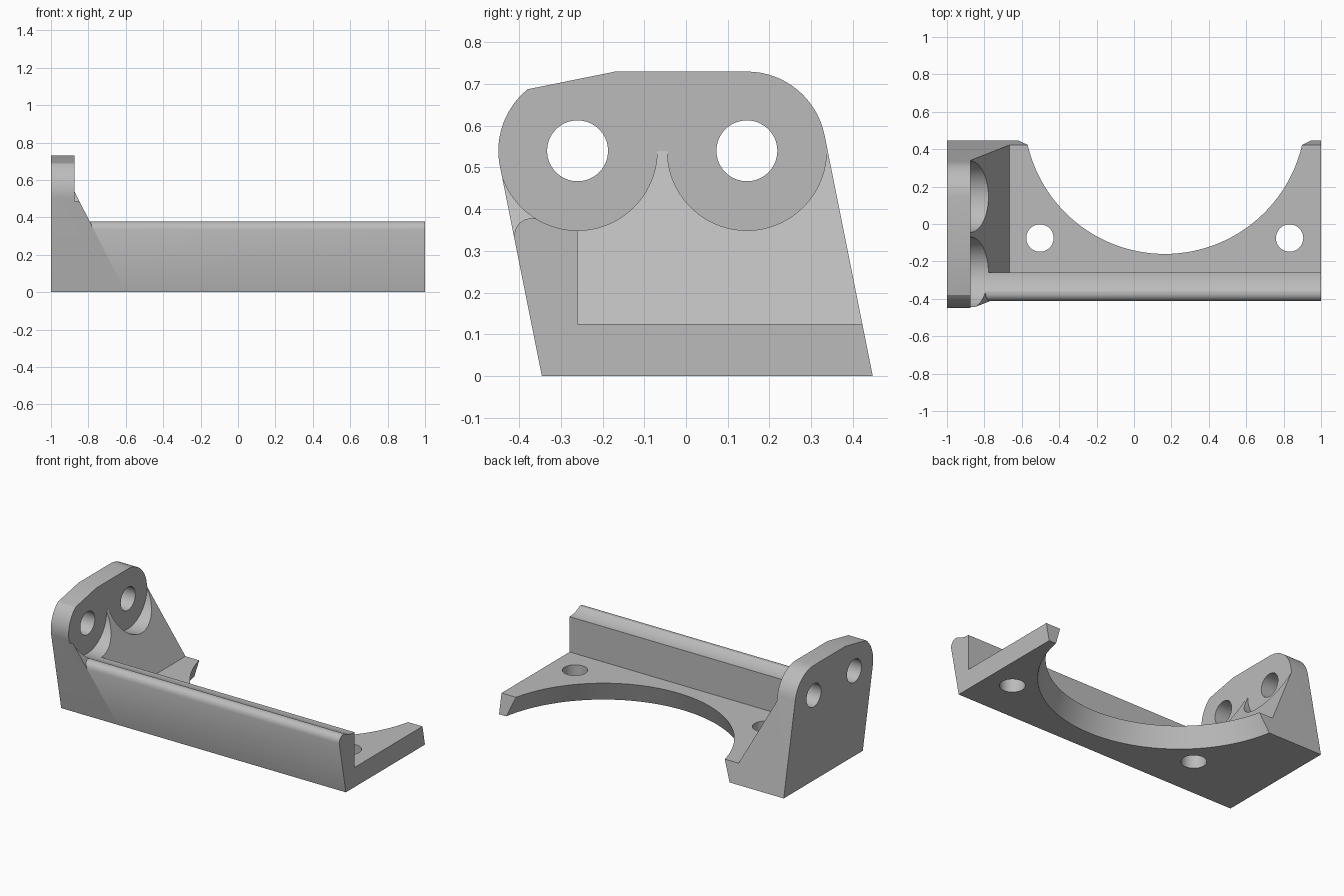
import bpy, bmesh, math
from mathutils import Matrix, Vector

cube = bpy.data.objects.get("Cube")
if cube:
    bpy.data.objects.remove(cube, do_unlink=True)

grey = bpy.data.materials.new("plain grey")
grey.use_nodes = True
grey.diffuse_color = (0.5, 0.5, 0.5, 1)
grey.node_tree.nodes["Principled BSDF"].inputs["Base Color"].default_value = (0.5, 0.5, 0.5, 1)

# Shared dimensions
R = 0.19            # ear radius
EAR_Z = 0.54
FRONT_Y, BACK_Y = -0.26, 0.146
LEAN = 0.2          # both long sides lean by this slope
PLATE_X = -0.875    # inner face of the end plate
FLOOR = 0.125
RAIL_Y = -0.26
tangent = math.atan(LEAN)
reach = R / math.cos(tangent)


def front_at(z):
    return FRONT_Y - reach + LEAN * (EAR_Z - z)


def back_at(z):
    return BACK_Y + reach + LEAN * (EAR_Z - z)


def finish(name, bm):
    bmesh.ops.recalc_face_normals(bm, faces=bm.faces)
    mesh = bpy.data.meshes.new(name)
    bm.to_mesh(mesh)
    bm.free()
    mesh.materials.append(grey)
    ob = bpy.data.objects.new(name, mesh)
    bpy.context.scene.collection.objects.link(ob)
    return ob


def prism(name, points, push):
    bm = bmesh.new()
    face = bm.faces.new([bm.verts.new(p) for p in points])
    made = bmesh.ops.extrude_face_region(bm, geom=[face])["geom"]
    verts = [g for g in made if isinstance(g, bmesh.types.BMVert)]
    bmesh.ops.translate(bm, verts=verts, vec=Vector(push))
    return finish(name, bm)


def drum(name, centre, r1, r2, depth, along_x=False, sides=64):
    bm = bmesh.new()
    turn = Matrix.Rotation(math.pi / 2, 4, 'Y') if along_x else Matrix()
    bmesh.ops.create_cone(bm, cap_ends=True, segments=sides, radius1=r1, radius2=r2,
                          depth=depth, matrix=Matrix.Translation(centre) @ turn)
    return finish(name, bm)


def combine(target, tool, operation):
    mod = target.modifiers.new(tool.name, 'BOOLEAN')
    mod.operation, mod.object, mod.solver = operation, tool, 'EXACT'
    bpy.ops.object.select_all(action='DESELECT')
    bpy.context.view_layer.objects.active = target
    target.select_set(True)
    bpy.ops.object.modifier_apply(modifier=mod.name)
    bpy.data.objects.remove(tool, do_unlink=True)


def arc(cy, cz, r, start, end, steps):
    angles = [start + (end - start) * i / steps for i in range(steps + 1)]
    return [(cy + r * math.cos(a), cz + r * math.sin(a)) for a in angles]


# End plate with two rounded ears, thick enough to carry the sloped gusset
outline = [(front_at(0), 0), (back_at(0), 0)]
outline += arc(BACK_Y, EAR_Z, R, tangent, math.pi / 2, 16)
outline += [(-0.17, EAR_Z + R)]
outline += arc(FRONT_Y, EAR_Z, R, math.radians(129), math.pi + tangent, 14)
bracket = prism("bracket", [(-1, y, z) for y, z in outline], (0.5, 0, 0))
slope = [(PLATE_X, 1), (PLATE_X, EAR_Z), (-0.665, FLOOR), (-0.59, -0.023), (0, -0.023), (0, 1)]
combine(bracket, prism("gusset_cut", [(x, -1, z) for x, z in slope], (0, 2, 0)), 'DIFFERENCE')

# Floor slab and front rail as one L-shaped run with a rounded front lip
lip = [(front_at(0.335), 0.335)] + arc(-0.371, 0.338, 0.04, math.radians(165), math.radians(85), 8)
section = [(front_at(0), 0), (back_at(0), 0), (back_at(FLOOR), FLOOR), (RAIL_Y, FLOOR),
           (RAIL_Y, 0.378)] + lip[::-1]
combine(bracket, prism("floor_and_rail", [(-1, y, z) for y, z in section], (2, 0, 0)), 'UNION')

# Clearance bores through gusset and rail top, and bolt holes through the plate
for y in (FRONT_Y, BACK_Y):
    combine(bracket, drum("bore", (PLATE_X + 1.1, y, EAR_Z), R + 0.0008, R + 0.0008, 2.2, True, 96),
            'DIFFERENCE')
    combine(bracket, drum("plate_hole", (-1, y, EAR_Z), 0.073, 0.073, 0.6, True), 'DIFFERENCE')

# Floor holes and the large flared cutout at the back
for x in (-0.503, 0.832):
    combine(bracket, drum("floor_hole", (x, -0.075, 0.05), 0.073, 0.073, 0.3), 'DIFFERENCE')
combine(bracket, drum("round_cutout", (0.165, 0.593, FLOOR / 2), 0.834, 0.717, 0.325, sides=128),
        'DIFFERENCE')

bpy.ops.object.select_all(action='DESELECT')
bpy.context.view_layer.objects.active = bracket
bracket.select_set(True)
bpy.ops.object.shade_smooth_by_angle(angle=math.radians(25))
